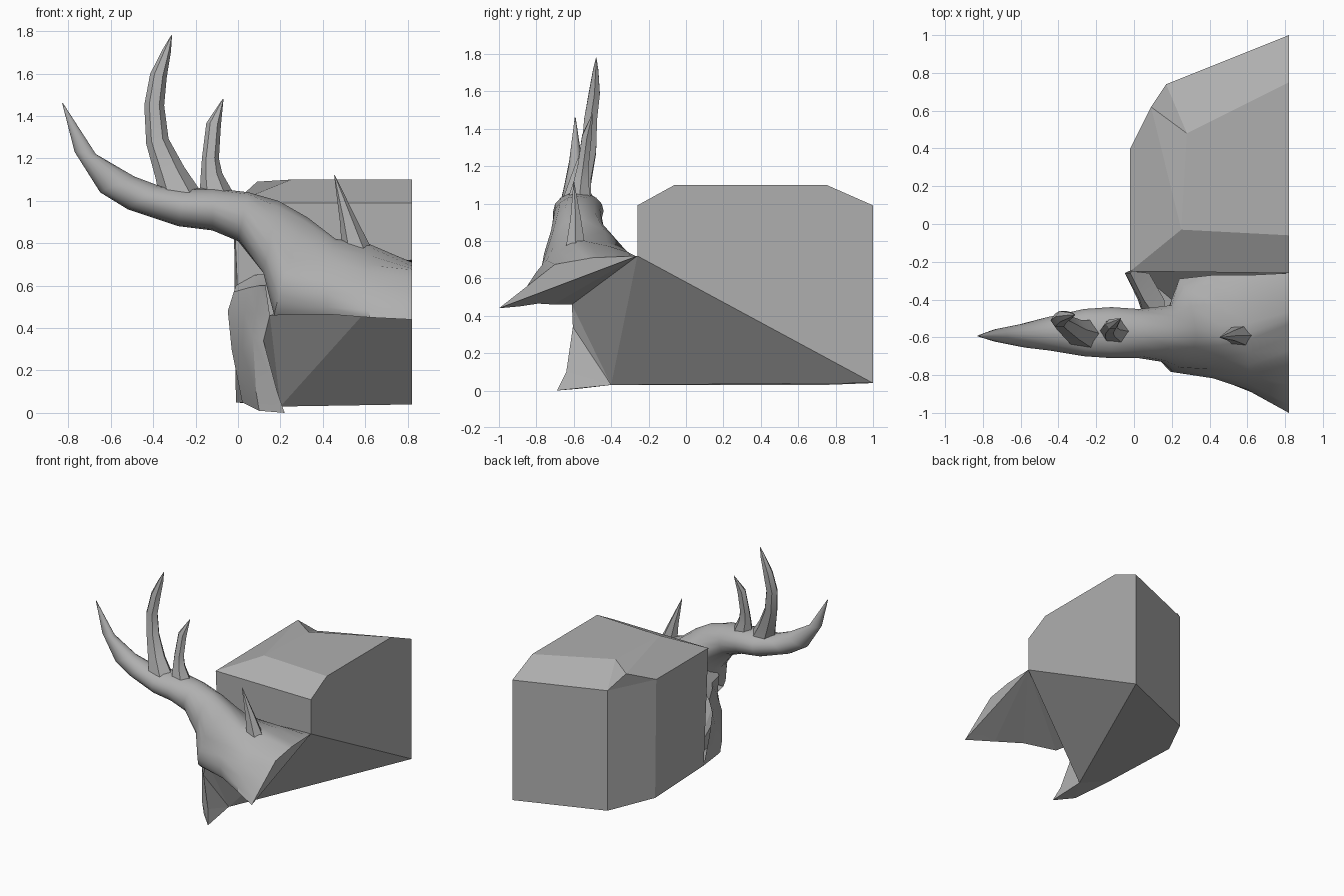
import bpy, bmesh, math
from mathutils import Vector

if "Cube" in bpy.data.objects:
    bpy.data.objects.remove(bpy.data.objects["Cube"])

grey = bpy.data.materials.new("mid_grey")
grey.diffuse_color = (.43, .43, .43, 1)
grey.use_nodes = True
grey.node_tree.nodes["Principled BSDF"].inputs["Base Color"].default_value = grey.diffuse_color


def make(name, verts, faces, smooth=None):
    me = bpy.data.meshes.new(name)
    me.from_pydata([tuple(v) for v in verts], [], faces)
    bm = bmesh.new()
    bm.from_mesh(me)
    bmesh.ops.recalc_face_normals(bm, faces=bm.faces)
    bm.to_mesh(me)
    bm.free()
    me.materials.append(grey)
    ob = bpy.data.objects.new(name, me)
    bpy.context.collection.objects.link(ob)
    if smooth:
        bpy.ops.object.select_all(action='DESELECT')
        ob.select_set(True)
        bpy.context.view_layer.objects.active = ob
        bpy.ops.object.shade_smooth_by_angle(angle=math.radians(smooth))
    return ob


def bridge(rings):
    """Closed loft through equal-sized rings, capped at both ends."""
    n = len(rings[0])
    verts = [p for r in rings for p in r]
    faces = [(i*n + j, i*n + (j+1) % n, (i+1)*n + (j+1) % n, (i+1)*n + j)
             for i in range(len(rings) - 1) for j in range(n)]
    faces += [tuple(range(n))[::-1], tuple(range(len(verts) - n, len(verts)))]
    return verts, faces


def quarter_ring(A, B, T, K, p, steps=4):
    """Ring through bottom, front, top, back; p=2 straight, p=1 round."""
    pts = [Vector(v) for v in (A, B, T, K)]
    c = (pts[0] + pts[3]) / 2 if p > 1.3 else sum(pts, Vector()) / 4
    ring = []
    for q in range(4):
        a, b = pts[q] - c, pts[(q+1) % 4] - c
        for s in range(steps):
            t = s / steps * math.pi / 2
            ring.append(c + a * math.cos(t)**p + b * math.sin(t)**p)
    return ring


# block at the back
P, Q = (.82, -.26, .72), (.2, -.4, .03)
make("back_block", [
    P, (.82, -.26, .99), (.82, -.06, 1.1), (.82, .75, 1.1), (.82, 1, .99), (.82, 1, .04),
    (.17, .74, .98), (.17, .74, .03), (-.02, .4, .99), (-.01, .4, .05),
    (-.02, -.25, .99), (.02, -.25, .05), (.25, -.03, 1.1), (.28, .48, 1.1), (.09, .62, 1.09), Q],
    [(0, 5, 4, 3, 2, 1), (5, 7, 6, 4), (7, 9, 8, 6), (6, 8, 14), (9, 11, 10, 8),
     (5, 15, 11, 9, 7), (0, 15, 5), (0, 1, 10), (0, 10, 11), (0, 11, 15),
     (1, 2, 12, 10), (12, 13, 14), (10, 12, 14, 8), (2, 3, 13, 12), (3, 4, 6, 13), (6, 14, 13)])

# brow flowing into the main antler beam
rings = [
    quarter_ring((.82, -1, .44), (.82, -.70, .675), (.82, -.5, .71), P, 2),
    quarter_ring((.62, -.89, .45), (.61, -.77, .67), (.61, -.58, .80), (.62, -.27, .72), 1.8),
    quarter_ring((.42, -.79, .465), (.42, -.77, .67), (.46, -.6, .82), (.42, -.27, .71), 1.6),
    quarter_ring((.17, -.71, .46), (.22, -.765, .66), (.33, -.6, .92), (.24, -.29, .7), 1.5),
    quarter_ring((.12, -.6, .66), (.15, -.73, .79), (.19, -.6, 1.0), (.2, -.43, .83), 1.1)]
# beam sections: bottom x, z, top x, z, front y, back y
for bx, bz, tx, tz, f, k in [
        (0, .81, .05, 1.04, -.71, -.45), (-.12, .86, -.12, 1.06, -.71, -.44),
        (-.28, .88, -.25, 1.06, -.70, -.45), (-.52, .96, -.37, 1.07, -.67, -.49),
        (-.65, 1.04, -.49, 1.115, -.655, -.525), (-.77, 1.23, -.67, 1.22, -.625, -.555),
        (-.829, 1.46, -.825, 1.46, -.595, -.59)]:
    mx, mz, my = (bx+tx)/2, (bz+tz)/2, (f+k)/2
    rings.append(quarter_ring((bx, my, bz), (mx, f, mz), (tx, my, tz), (mx, k, mz), 1))
make("brow_and_beam", *bridge(rings), smooth=45)


# antler tines: path points x, y, z, radius
def tine(name, path, sides=6):
    pts = [Vector(p[:3]) for p in path]
    out = []
    for i, p in enumerate(pts):
        d = (pts[min(i+1, len(pts)-1)] - pts[max(i-1, 0)]).normalized()
        u = d.cross(Vector((0, 1, 0))).normalized()
        v = d.cross(u)
        r = path[i][3]
        out.append([p + r * (u * math.cos(a) + v * .85 * math.sin(a))
                    for a in (math.tau * j / sides for j in range(sides))])
    make(name, *bridge(out), smooth=25)


tine("long_tine", [(-.27, -.58, 1.01, .1), (-.32, -.56, 1.13, .073), (-.38, -.52, 1.28, .054),
                   (-.395, -.51, 1.45, .047), (-.375, -.49, 1.59, .04), (-.335, -.483, 1.71, .02),
                   (-.313, -.48, 1.78, .002)])
tine("middle_tine", [(-.1, -.57, 1.01, .085), (-.125, -.56, 1.12, .052), (-.13, -.55, 1.2, .04),
                     (-.115, -.53, 1.36, .035), (-.07, -.5, 1.48, .002)])
tine("brow_tine", [(.56, -.59, .76, .07), (.515, -.59, .92, .037), (.455, -.6, 1.12, .002)])

# cheek sheet: rows from top to bottom, each from back to front
rows = [[(-.01, -.25, .6), (.08, -.26, .65), (.16, -.4, .66), (.17, -.6, .66)],
        [(-.02, -.26, .57), (.05, -.4, .59), (.1, -.47, .6), (.13, -.6, .6)],
        [(-.048, -.26, .48), (.03, -.4, .47), (.085, -.52, .47), (.15, -.61, .46)],
        [(-.03, -.25, .3), (.02, -.4, .3), (.07, -.55, .36), (.12, -.605, .34)],
        [(.01, -.25, .1), (.05, -.43, .1), (.085, -.57, .1), (.185, -.64, .1)],
        [(.02, -.25, .05), (.06, -.42, .03), (.1, -.57, .01), (.22, -.69, 0)]]
make("cheek", [p for r in rows for p in r],
     [(i*4+j, i*4+j+1, i*4+j+5, i*4+j+4) for i in range(5) for j in range(3)], smooth=30)

# flat fan closing the open underside, the inside of the cheek and its foot
chain = [P, (.82, -1, .44), (.62, -.89, .45), (.42, -.79, .465), (.17, -.71, .46),
         (.15, -.61, .46), Q, (.12, -.605, .34), (.185, -.64, .1),
         (.22, -.69, 0), (.1, -.57, .01), (.06, -.42, .03), (.02, -.25, .05)]
make("underside", chain, [(0, i, i+1) for i in range(1, 6)] +
     [(6, 5, 7)] + [(6, i, i+1) for i in range(7, 12)])
